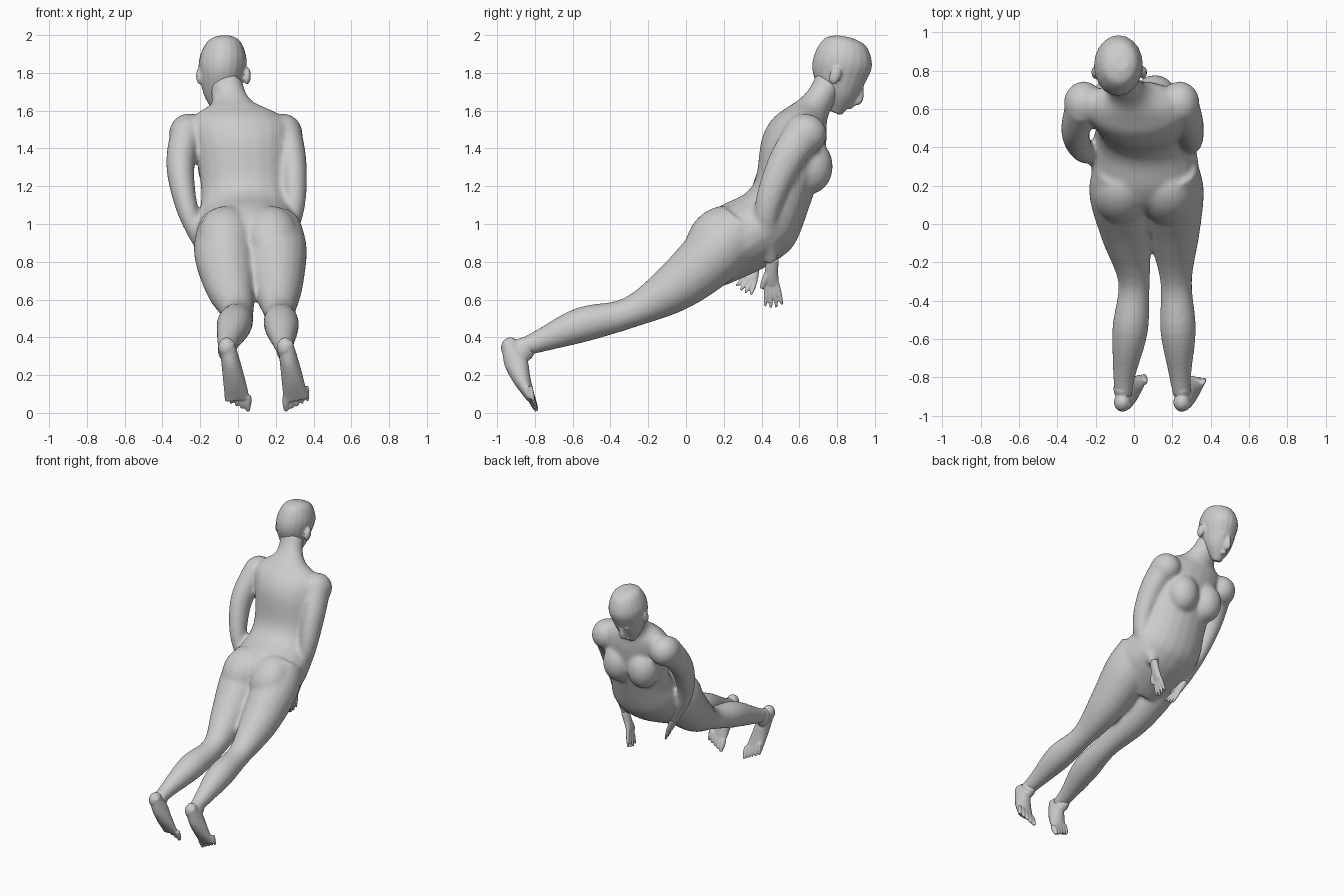
import bpy, bmesh
from math import sin, cos, pi
from mathutils import Vector, Matrix

if "Cube" in bpy.data.objects:
    bpy.data.objects.remove(bpy.data.objects["Cube"])

tone = (0.6, 0.6, 0.6, 1)
grey = bpy.data.materials.new("plain_grey")
grey.use_nodes = True
grey.diffuse_color = tone
grey.node_tree.nodes["Principled BSDF"].inputs["Base Color"].default_value = tone

SIDES = 20
ACROSS = Vector((1, 0, 0))


def smooth_path(rows, steps=5):
    """Catmull-Rom interpolation through rows of numbers."""
    out = []
    last = len(rows) - 1
    for i in range(last):
        before, start, end, after = rows[max(i - 1, 0)], rows[i], rows[i + 1], rows[min(i + 2, last)]
        for s in range(steps):
            t = s / steps
            out.append([b + t / 2 * (c - a + t * (2 * a - 5 * b + 4 * c - d + t * (3 * (b - c) + d - a)))
                        for a, b, c, d in zip(before, start, end, after)])
    out.append(list(rows[last]))
    return out


def loft(bm, rings):
    """Skin elliptical rings given as (centre, half axis, half axis)."""
    loops = []
    for centre, u, v in rings:
        angles = [2 * pi * k / SIDES for k in range(SIDES)]
        loops.append([bm.verts.new(centre + u * cos(a) + v * sin(a)) for a in angles])
    for low, high in zip(loops, loops[1:]):
        for k in range(SIDES):
            n = (k + 1) % SIDES
            bm.faces.new((low[k], low[n], high[n], high[k]))
    bm.faces.new(loops[0])
    bm.faces.new(loops[-1])


def slices(bm, rows, centre_line):
    """Rows: back y, back z, front y, front z, half width."""
    path = smooth_path(rows)
    rings = []
    for i, (back_y, back_z, front_y, front_z, width) in enumerate(path):
        x = centre_line(i / (len(path) - 1))
        back, front = Vector((x, back_y, back_z)), Vector((x, front_y, front_z))
        rings.append(((back + front) / 2, (front - back) / 2, ACROSS * width))
    loft(bm, rings)


def tube(bm, points, depths, widths):
    """Tube along points, with a depth and a sideways radius at each."""
    path = smooth_path([(*p, d, w) for p, d, w in zip(points, depths, widths)])
    centres = [Vector(row[:3]) for row in path]
    rings = []
    for i, row in enumerate(path):
        ahead = centres[min(i + 1, len(path) - 1)]
        along = (ahead - centres[max(i - 1, 0)]).normalized()
        side = (ACROSS - along * along.x).normalized()
        rings.append((centres[i], along.cross(side) * row[3], side * row[4]))
    loft(bm, rings)


def digit(bm, base, tip, radius):
    """A finger or toe that narrows towards its tip."""
    radii = (radius, radius, radius * 0.6)
    tube(bm, (base, (Vector(base) + Vector(tip)) / 2, tip), radii, radii)


def blob(bm, centre, radii, tilt=0):
    place = Matrix.Translation(centre) @ Matrix.Rotation(tilt, 4, "X") @ Matrix.Diagonal((*radii, 1))
    bmesh.ops.create_uvsphere(bm, u_segments=24, v_segments=14, radius=1, matrix=place)


def finish(bm, name, voxel, rounds):
    """Fuse the overlapping volumes into one soft skin."""
    bmesh.ops.recalc_face_normals(bm, faces=bm.faces)
    mesh = bpy.data.meshes.new(name)
    bm.to_mesh(mesh)
    bm.free()
    mesh.materials.append(grey)
    for face in mesh.polygons:
        face.use_smooth = True
    part = bpy.data.objects.new(name, mesh)
    bpy.context.collection.objects.link(part)
    fuse = part.modifiers.new("fuse", "REMESH")
    fuse.mode = "VOXEL"
    fuse.voxel_size = voxel
    fuse.use_smooth_shade = True
    soften = part.modifiers.new("soften", "SMOOTH")
    soften.factor = 0.5
    soften.iterations = rounds


# Torso and neck, leaning to the side towards the top
body = bmesh.new()
slices(body, [
    (0.06, 0.86, 0.2, 0.67, 0.2),
    (0.08, 1, 0.4, 0.76, 0.27),
    (0.17, 1.09, 0.5, 0.82, 0.28),
    (0.31, 1.16, 0.58, 0.9, 0.26),
    (0.37, 1.25, 0.65, 1.08, 0.235),
    (0.4, 1.45, 0.72, 1.3, 0.25),
    (0.46, 1.56, 0.745, 1.45, 0.265),
    (0.54, 1.62, 0.745, 1.52, 0.225),
    (0.61, 1.67, 0.75, 1.56, 0.13),
    (0.66, 1.73, 0.775, 1.62, 0.094),
    (0.69, 1.8, 0.83, 1.72, 0.09),
], lambda t: 0.06 - 0.13 * t * t)

# Breasts, buttocks and shoulders
for s in (-1, 1):
    blob(body, (0.005 + s * 0.105, 0.66, 1.305), (0.115, 0.118, 0.145))
    blob(body, (0.055 + s * 0.12, 0.15, 0.935), (0.145, 0.13, 0.18), -0.7)
    blob(body, (s * 0.25 - 0.012, 0.63, 1.475), (0.105, 0.115, 0.11))

# Arms, tapering from shoulder to wrist
arm_radii = [0.102 - 0.065 * (i / 3) ** 1.4 for i in range(4)]
arm_widths = [0.85 * r for r in arm_radii]
left_wrist, right_wrist = Vector((0.2, 0.45, 0.8)), Vector((-0.15, 0.36, 0.8))
left_arm = ((0.25, 0.63, 1.49), (0.29, 0.51, 1.3), (0.29, 0.425, 1.05), left_wrist)
right_arm = ((-0.27, 0.62, 1.49), (-0.305, 0.48, 1.3), (-0.26, 0.38, 1.05), right_wrist)
for arm in (left_arm, right_arm):
    tube(body, arm, arm_radii, arm_widths)

# Legs: waist, hip, thigh, knee, calf, ankle, heel
leg_line = ((0.3, 1), (0.17, 0.86), (-0.05, 0.67), (-0.3, 0.53), (-0.55, 0.467), (-0.78, 0.378), (-0.9, 0.335))
leg_radii = (0.14, 0.165, 0.133, 0.083, 0.094, 0.06, 0.046)
left_leg = [0.19 + 0.01 * i for i in range(7)]
right_leg = (-0.06, -0.07, -0.04, 0, -0.02, -0.05, -0.055)
for leg in (left_leg, right_leg):
    tube(body, [(x, *row) for x, row in zip(leg, leg_line)], leg_radii, leg_radii)
finish(body, "body", 0.012, 14)

# Feet hanging down from the heels, with toes
foot_line = ((-0.95, 0.37), (-0.905, 0.28), (-0.87, 0.18), (-0.82, 0.07))
foot_depths = (0.03, 0.062, 0.048, 0.02)
for name, s, heel in (("left_foot", 1, 0.25), ("right_foot", -1, -0.06)):
    foot = bmesh.new()
    ball = heel + 0.058
    points = [(heel + 0.019 * i, *row) for i, row in enumerate(foot_line)]
    tube(foot, points, foot_depths, [0.04 + 0.009 * i for i in range(4)])
    blob(foot, (heel, -0.93, 0.345), (0.045, 0.05, 0.055))
    blob(foot, (heel, -0.86, 0.335), (0.047, 0.06, 0.065))
    for i in range(5):
        x = ball + s * (i - 2) * 0.027
        rise = 0.013 * i
        digit(foot, (x, -0.825, 0.09 + rise), (x + s * rise / 8, -0.79 - rise / 3, 0.01 + rise),
              0.019 - rise / 8)
    finish(foot, name, 0.007, 3)

# Hands with spread fingers and a thumb
for name, wrist, knuckle, tip in (
        ("left_hand", left_wrist, Vector((0.165, 0.455, 0.685)), Vector((0.14, 0.465, 0.552))),
        ("right_hand", right_wrist, Vector((-0.1, 0.345, 0.715)), Vector((-0.06, 0.3, 0.64)))):
    hand = bmesh.new()
    reach = tip - knuckle
    spread = reach.cross(ACROSS).normalized()
    palm = (wrist + knuckle) / 2
    tube(hand, (wrist * 1.02, palm, knuckle, knuckle + reach / 10),
         (0.032, 0.036, 0.037, 0.025), (0.028, 0.024, 0.017, 0.012))
    for i in range(4):
        offset = i - 1.5
        base = knuckle + spread * offset * 0.018
        digit(hand, base, base + reach * (1 - abs(offset) / 12) + spread * offset * 0.012, 0.012)
    digit(hand, palm + spread * 0.02, palm + spread * 0.06 + reach * 0.6, 0.017)
    finish(hand, name, 0.006, 2)

# Head from chin to crown, the face turned slightly aside
head = bmesh.new()
slices(head, [
    (0.76, 1.6, 0.82, 1.575, 0.03),
    (0.71, 1.7, 0.895, 1.655, 0.088),
    (0.67, 1.81, 0.95, 1.75, 0.117),
    (0.68, 1.9, 0.985, 1.84, 0.126),
    (0.73, 1.98, 0.955, 1.94, 0.092),
    (0.8, 2, 0.88, 1.985, 0.04),
], lambda t: 0.025 * t - 0.095)

# Nose, lips, eyes and ears
nose = ((-0.09, 0.93, 1.73), (-0.095, 0.915, 1.66), (-0.095, 0.89, 1.64))
tube(head, nose, (0.012, 0.023, 0.014), (0.012, 0.02, 0.016))
blob(head, (-0.097, 0.87, 1.622), (0.027, 0.014, 0.014), -0.5)
for s in (-1, 1):
    blob(head, (-0.09 + s * 0.038, 0.918, 1.728), (0.02, 0.014, 0.012), -0.5)
    blob(head, (-0.077 + s * 0.125, 0.79, 1.785), (0.02, 0.03, 0.048), -0.35)
finish(head, "head", 0.008, 2)
